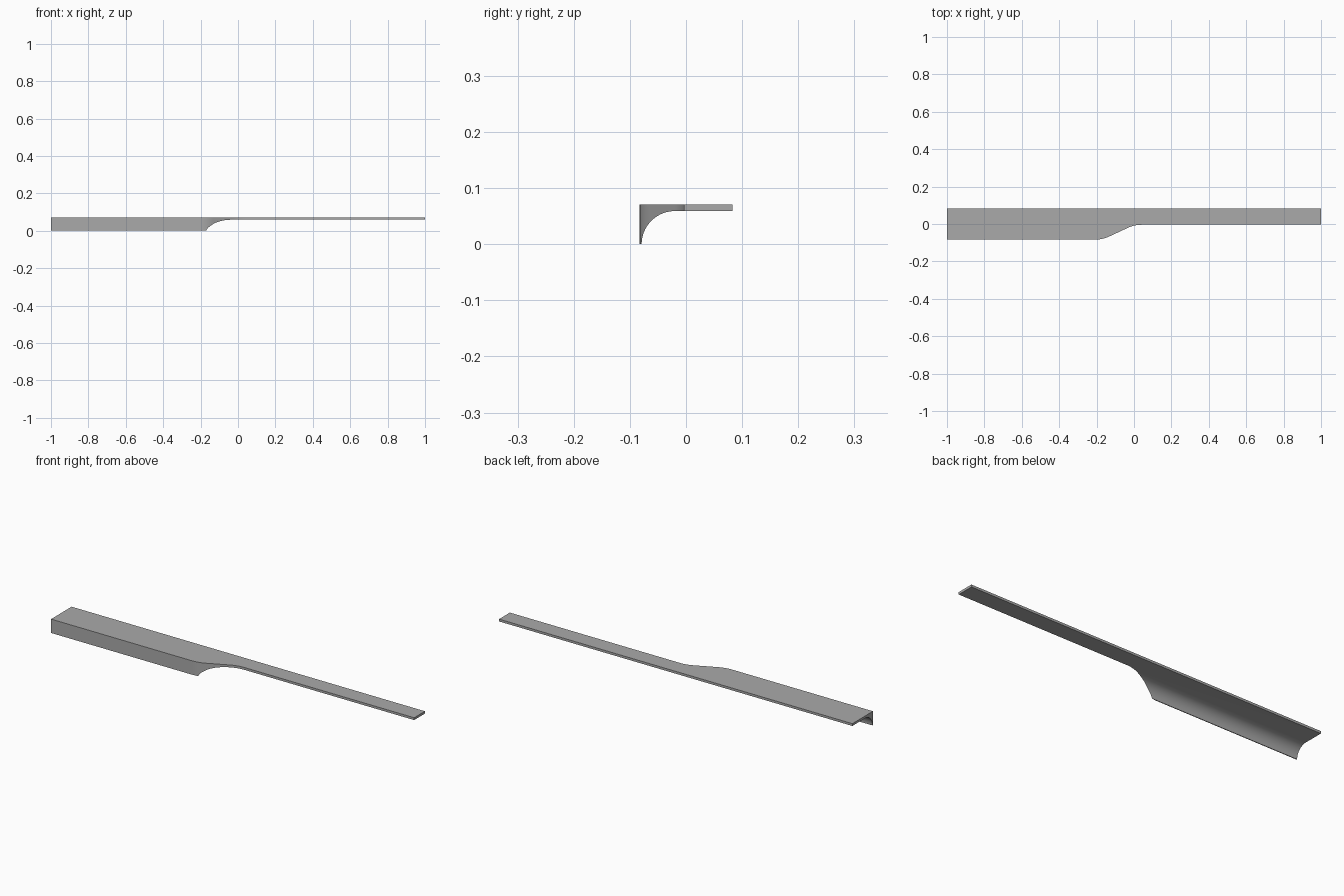
import bpy, bmesh
from math import sin, cos, tan, pi, radians
from mathutils import Vector

if "Cube" in bpy.data.objects:
    bpy.data.objects.remove(bpy.data.objects["Cube"])

HALF, DEPTH, TOP = 1.0, 0.083, 0.071
PLATE_Z = 0.059            # underside of the thin plate, also the cove radius
LIP_Y = -0.079             # inner edge of the front lip
NARROW_Y = -0.004          # front edge of the narrow half
BEND_START, BEND_END, BEND = -0.205, 0.04, radians(25)


def prism(name, points, offset):
    """Extrude a planar outline along the offset vector."""
    bm = bmesh.new()
    face = bm.faces.new([bm.verts.new(p) for p in points])
    new = bmesh.ops.extrude_face_region(bm, geom=[face])["geom"]
    verts = [v for v in new if isinstance(v, bmesh.types.BMVert)]
    bmesh.ops.translate(bm, verts=verts, vec=Vector(offset))
    bmesh.ops.recalc_face_normals(bm, faces=bm.faces)
    mesh = bpy.data.meshes.new(name)
    bm.to_mesh(mesh)
    bm.free()
    obj = bpy.data.objects.new(name, mesh)
    bpy.context.collection.objects.link(obj)
    return obj


# Cross-section with a quarter-round cove under the plate
steps = 20
angles = [pi / 2 * i / steps for i in range(steps + 1)]
cove = [(LIP_Y + PLATE_Z * (1 - cos(a)), PLATE_Z * sin(a)) for a in angles]
section = [(-0.2, 0)] + cove + [(DEPTH, PLATE_Z), (DEPTH, TOP), (-0.2, TOP)]
handle = prism("handle_pull", [(-HALF, y, z) for y, z in section], (2 * HALF, 0, 0))

# Plan outline: two arcs joined by a straight slope
dx, dy = BEND_END - BEND_START, NARROW_Y + DEPTH
radius = (dx * tan(BEND) - dy) / (2 * (sin(BEND) * tan(BEND) - 1 + cos(BEND)))
turns = [BEND * i / 10 for i in range(11)]
swoop = [(BEND_START + radius * sin(t), -DEPTH + radius * (1 - cos(t))) for t in turns]
swoop += [(BEND_END - radius * sin(t), NARROW_Y - radius * (1 - cos(t)))
          for t in reversed(turns)]
plan = [(-1.5, 0.2), (-1.5, -DEPTH)] + swoop + [(1.5, NARROW_Y), (1.5, 0.2)]
cutter = prism("plan_cutter", [(x, y, -0.1) for x, y in plan], (0, 0, 0.3))
cutter.hide_render = True

# Trim the extrusion to the plan outline
trim = handle.modifiers.new("trim", "BOOLEAN")
trim.operation, trim.solver, trim.object = "INTERSECT", "EXACT", cutter
bpy.ops.object.select_all(action="DESELECT")
bpy.context.view_layer.objects.active = handle
handle.select_set(True)
bpy.ops.object.modifier_apply(modifier="trim")
bpy.data.objects.remove(cutter)

# Plain grey finish
grey = bpy.data.materials.new("grey_metal")
grey.use_nodes = True
grey.diffuse_color = (0.4, 0.4, 0.4, 1)
grey.node_tree.nodes["Principled BSDF"].inputs["Base Color"].default_value = (0.4, 0.4, 0.4, 1)
handle.data.materials.clear()
handle.data.materials.append(grey)
bpy.ops.object.shade_smooth_by_angle(angle=radians(30))
